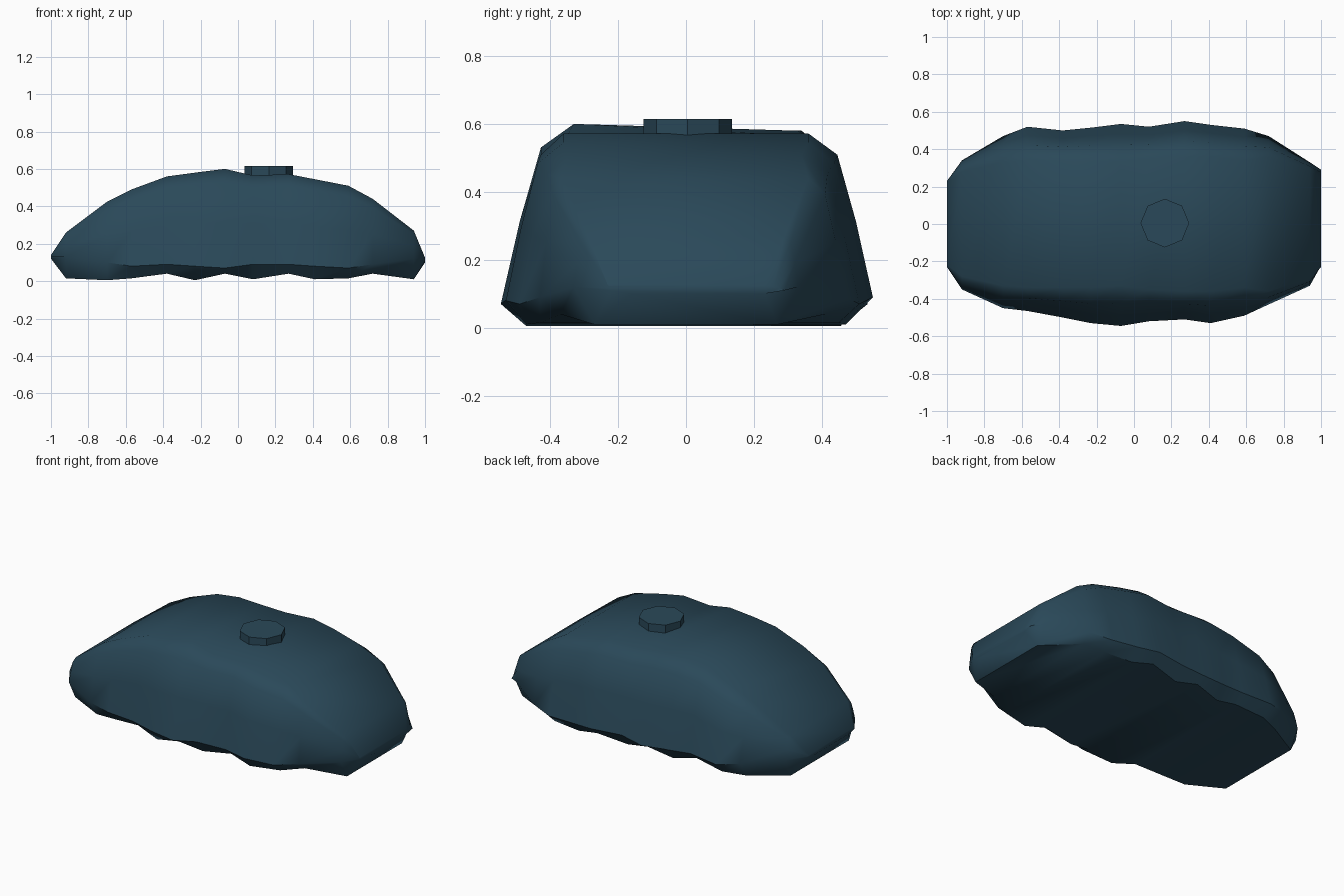
import bpy
import bmesh
from mathutils import Vector

default_cube = bpy.data.objects.get("Cube")
if default_cube:
    bpy.data.objects.remove(default_cube, do_unlink=True)


def make_material(name, colour):
    material = bpy.data.materials.new(name)
    material.use_nodes = True
    material.diffuse_color = colour
    material.node_tree.nodes["Principled BSDF"].inputs["Base Color"].default_value = colour
    return material


slate_blue = make_material("slate blue", (0.023, 0.066, 0.1, 1))


def finish(mesh_builder, name, smooth_angle):
    bmesh.ops.recalc_face_normals(mesh_builder, faces=mesh_builder.faces)
    mesh = bpy.data.meshes.new(name)
    mesh_builder.to_mesh(mesh)
    mesh_builder.free()
    mesh.materials.append(slate_blue)
    part = bpy.data.objects.new(name, mesh)
    bpy.context.collection.objects.link(part)
    bpy.ops.object.select_all(action="DESELECT")
    part.select_set(True)
    bpy.context.view_layer.objects.active = part
    bpy.ops.object.shade_smooth_by_angle(angle=smooth_angle)
    return part


# Body stations: x, top z, rim half width, front waist y, back waist y, waist z, bottom z
stations = [
    (-.92, .26, .28, -.35, .34, .13, .015),
    (-.70, .425, .33, -.45, .47, .10, .005),
    (-.57, .49, .34, -.465, .52, .08, .015),
    (-.38, .56, .34, -.50, .50, .09, .04),
    (-.23, .58, .34, -.53, .515, .08, .005),
    (-.07, .60, .33, -.545, .535, .07, .04),
    (.08, .565, .35, -.52, .52, .09, .01),
    (.27, .572, .36, -.51, .55, .09, .04),
    (.41, .545, .36, -.53, .53, .08, .01),
    (.59, .51, .34, -.49, .51, .07, .015),
    (.72, .44, .36, -.43, .47, .09, .04),
    (.94, .27, .29, -.33, .33, .12, .01),
]


def half_section(x, top, rim, waist_y, waist_z, bottom):
    """Points from the bottom corner up to the top rim on one side."""
    side = 1 if waist_y > 0 else -1
    waist = abs(waist_y)
    flare = waist - rim
    rise = top - waist_z
    outline = [
        (waist - .06, bottom),
        (waist, waist_z),
        (rim + flare * .74, waist_z + rise * .46),
        (rim + flare * .45, waist_z + rise * .87),
        (rim, top),
    ]
    return [Vector((x, side * y, z)) for y, z in outline]


def body_ring(x, top, rim, front, back, waist_z, bottom):
    top_back = min(top, .58)
    near = half_section(x, top, rim, front, waist_z, bottom)
    far = half_section(x, top_back, rim, back, waist_z, bottom)
    return near + far[::-1]


# Narrow end rings close both rounded tips
rings = [body_ring(-1, .14, .22, -.23, .23, .13, .12)]
rings += [body_ring(*station) for station in stations]
rings += [body_ring(1, .125, .23, -.22, .29, .11, .10)]

bm = bmesh.new()
loops = [[bm.verts.new(point) for point in ring] for ring in rings]
for first, second in zip(loops, loops[1:]):
    count = len(first)
    for i in range(count):
        j = (i + 1) % count
        bm.faces.new((first[i], first[j], second[j], second[i]))
bm.faces.new(loops[0])
bm.faces.new(loops[-1])
finish(bm, "cushion_body", .75)

# Octagonal button on the top
bm = bmesh.new()
bmesh.ops.create_cone(bm, cap_ends=True, segments=8, radius1=.13, radius2=.13, depth=.085)
bmesh.ops.translate(bm, verts=bm.verts, vec=(.165, .005, .5725))
finish(bm, "top_button", .5)
